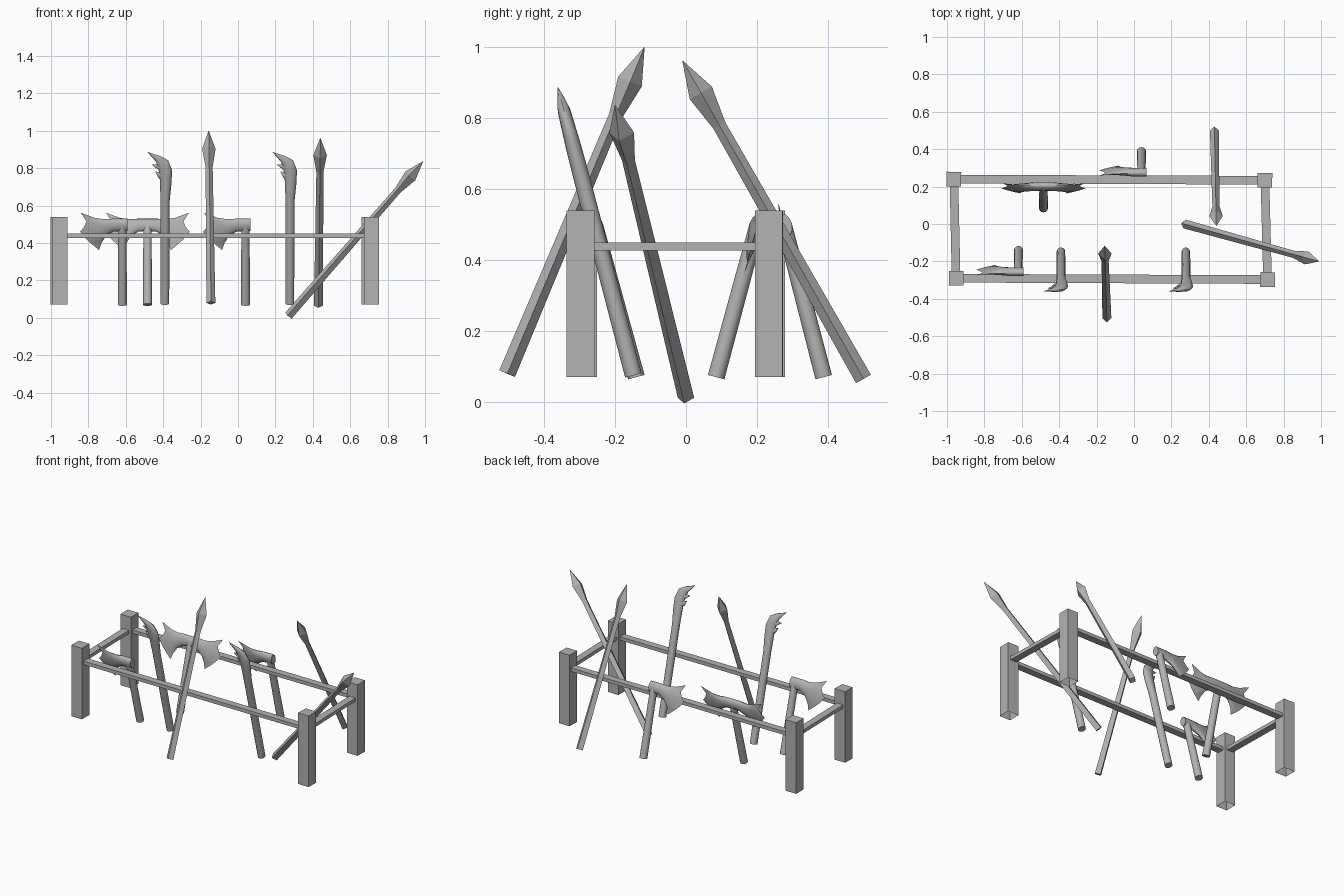
import bpy, bmesh, math
from mathutils import Vector

cube = bpy.data.objects.get("Cube")
if cube:
    bpy.data.objects.remove(cube)

grey = bpy.data.materials.new("plain_grey")
grey.use_nodes = True
GREY = (0.45, 0.45, 0.45, 1)
grey.diffuse_color = GREY
grey.node_tree.nodes["Principled BSDF"].inputs["Base Color"].default_value = GREY


def finish(bm, name, smooth=False):
    bmesh.ops.remove_doubles(bm, verts=bm.verts, dist=0.0004)
    bmesh.ops.recalc_face_normals(bm, faces=bm.faces)
    mesh = bpy.data.meshes.new(name)
    bm.to_mesh(mesh)
    bm.free()
    mesh.materials.append(grey)
    obj = bpy.data.objects.new(name, mesh)
    bpy.context.collection.objects.link(obj)
    if smooth:
        bpy.ops.object.select_all(action='DESELECT')
        bpy.context.view_layer.objects.active = obj
        obj.select_set(True)
        bpy.ops.object.shade_smooth_by_angle(angle=math.radians(50))
    return obj


def loft(bm, rings):
    """Skin a row of equal-length point rings and cap both ends."""
    rows = [[bm.verts.new(p) for p in ring] for ring in rings]
    n = len(rows[0])
    for a, b in zip(rows, rows[1:]):
        for i in range(n):
            j = (i + 1) % n
            bm.faces.new((a[i], a[j], b[j], b[i]))
    bm.faces.new(rows[0])
    bm.faces.new(rows[-1])


# Posts: square, open underneath
corners = {"back_left": (0.70, 0.234), "back_right": (-0.963, 0.24),
           "front_left": (0.714, -0.297), "front_right": (-0.951, -0.29)}
for label, (x, y) in corners.items():
    bm = bmesh.new()
    bmesh.ops.create_cube(bm, size=1)
    bm.faces.ensure_lookup_table()
    bottom = min(bm.faces, key=lambda f: f.calc_center_median().z)
    bmesh.ops.delete(bm, geom=[bottom], context='FACES_ONLY')
    post = finish(bm, label + "_post")
    post.scale = (0.078, 0.078, 0.47)
    post.location = (x, y, 0.305)
    post.rotation_euler.z = -0.012

# Rails: flat bars between the posts
rails = {"front_rail": ("front_left", "front_right"), "back_rail": ("back_left", "back_right"),
         "left_rail": ("front_left", "back_left"), "right_rail": ("front_right", "back_right")}
for name, (a, b) in rails.items():
    pa, pb = Vector(corners[a]), Vector(corners[b])
    d, mid = pb - pa, (pa + pb) / 2
    bm = bmesh.new()
    bmesh.ops.create_cube(bm, size=1)
    rail = finish(bm, name)
    rail.scale = (d.length - 0.07, 0.046, 0.023)
    rail.location = (mid.x, mid.y, 0.438)
    rail.rotation_euler.z = math.atan2(d.y, d.x)


# Spears: diamond shaft with a leaf-shaped point
def spear(name, base, tip):
    base, tip = Vector(base), Vector(tip)
    axis = (tip - base).normalized()
    side = axis.cross(Vector((0, 0, 1))).normalized()
    up = side.cross(axis)
    length = (tip - base).length
    rings = []
    for t, r in ((0, 0.024), (length - 0.21, 0.019), (length - 0.105, 0.036), (length, 0.0005)):
        c = base + axis * t
        rings.append([c + side * r, c + up * r, c - side * r, c - up * r])
    bm = bmesh.new()
    loft(bm, rings)
    finish(bm, name)


spear("front_spear", (-0.145, -0.504, 0.08), (-0.157, -0.117, 1.0))
spear("back_spear", (0.43, 0.50, 0.065), (0.44, -0.01, 0.962))
spear("side_spear", (0.27, 0, 0.012), (0.99, -0.2, 0.837))


# Leaning weapons: lofts drawn in a plane that leans in y with height
class Leaning:
    def __init__(self, x, y, slope):
        self.x, self.y, self.slope = x, y, slope
        self.normal = Vector((0, 1, -slope)).normalized()
        self.bm = bmesh.new()

    def place(self, u, z):
        return Vector((self.x + u, self.y + self.slope * (z - 0.07), z))

    def ring(self, a, b, t, sides=12):
        pa, pb = self.place(*a), self.place(*b)
        out = []
        for i in range(sides):
            ang = math.tau * i / sides
            out.append(pa.lerp(pb, (1 - math.cos(ang)) / 2) + self.normal * t * math.sin(ang))
        return out

    def skin(self, sections):
        loft(self.bm, [self.ring(*s) for s in sections])


# Hooked clubs: round shaft swelling into a bent, spiked end
def club(name, x):
    w = Leaning(x, -0.147, -0.262)
    w.skin([((-0.023, 0.075), (0.023, 0.075), 0.024),
            ((-0.023, 0.63), (0.026, 0.63), 0.023),
            ((-0.026, 0.71), (0.036, 0.725), 0.022),
            ((-0.028, 0.755), (0.038, 0.79), 0.02),
            ((-0.035, 0.80), (0.018, 0.842), 0.018),
            ((-0.048, 0.835), (-0.025, 0.865), 0.011),
            ((-0.092, 0.885), (-0.09, 0.886), 0.001)])
    for u, z, tip in ((-0.015, 0.80, (-0.07, 0.818)), (-0.015, 0.757, (-0.052, 0.783))):
        w.skin([((u, z - 0.022), (u, z + 0.025), 0.014),
                ((u - 0.02, z - 0.008), (u - 0.02, z + 0.022), 0.01),
                (tip, tip, 0.0005)])
    finish(w.bm, name, True)


club("right_club", -0.391)
club("left_club", 0.277)


# Axes: round shaft with one or two flared, notched blades
BLADE = [((-0.05, 0.53), (-0.05, 0.46), 0.022),
         ((-0.10, 0.527), (-0.09, 0.435), 0.019),
         ((-0.15, 0.535), (-0.112, 0.40), 0.014)]
EDGE = [(-0.222, 0.562), (-0.192, 0.515), (-0.205, 0.485), (-0.226, 0.46),
        (-0.192, 0.42), (-0.165, 0.395), (-0.125, 0.362)]


def axe(name, x, y, slope, double=False):
    w = Leaning(x, y, slope)
    w.skin([((-0.024, 0.07), (0.024, 0.07), 0.024),
            ((-0.022, 0.50), (0.022, 0.50), 0.022)])
    for s in ((1, -1) if double else (1,)):
        back = 0 if double else 0.026
        sections = [((back, 0.53), (back, 0.465), 0.022)]
        sections += [((s * a[0], a[1]), (s * b[0], b[1]), t) for a, b, t in BLADE]
        rings = [w.ring(*sec) for sec in sections]
        edge = [w.place(s * u, z) for u, z in EDGE]
        rings.append(edge + edge[-2:0:-1])
        rows = [[w.bm.verts.new(p) for p in r] for r in rings]
        for a, b in zip(rows, rows[1:]):
            for i in range(12):
                j = (i + 1) % 12
                w.bm.faces.new((a[i], a[j], b[j], b[i]))
        if not double:
            w.bm.faces.new(rows[0])
    finish(w.bm, name, True)


axe("front_axe", -0.618, -0.14, -0.27)
axe("double_axe", -0.484, 0.085, 0.27, True)
axe("back_axe", 0.04, 0.388, -0.26)
